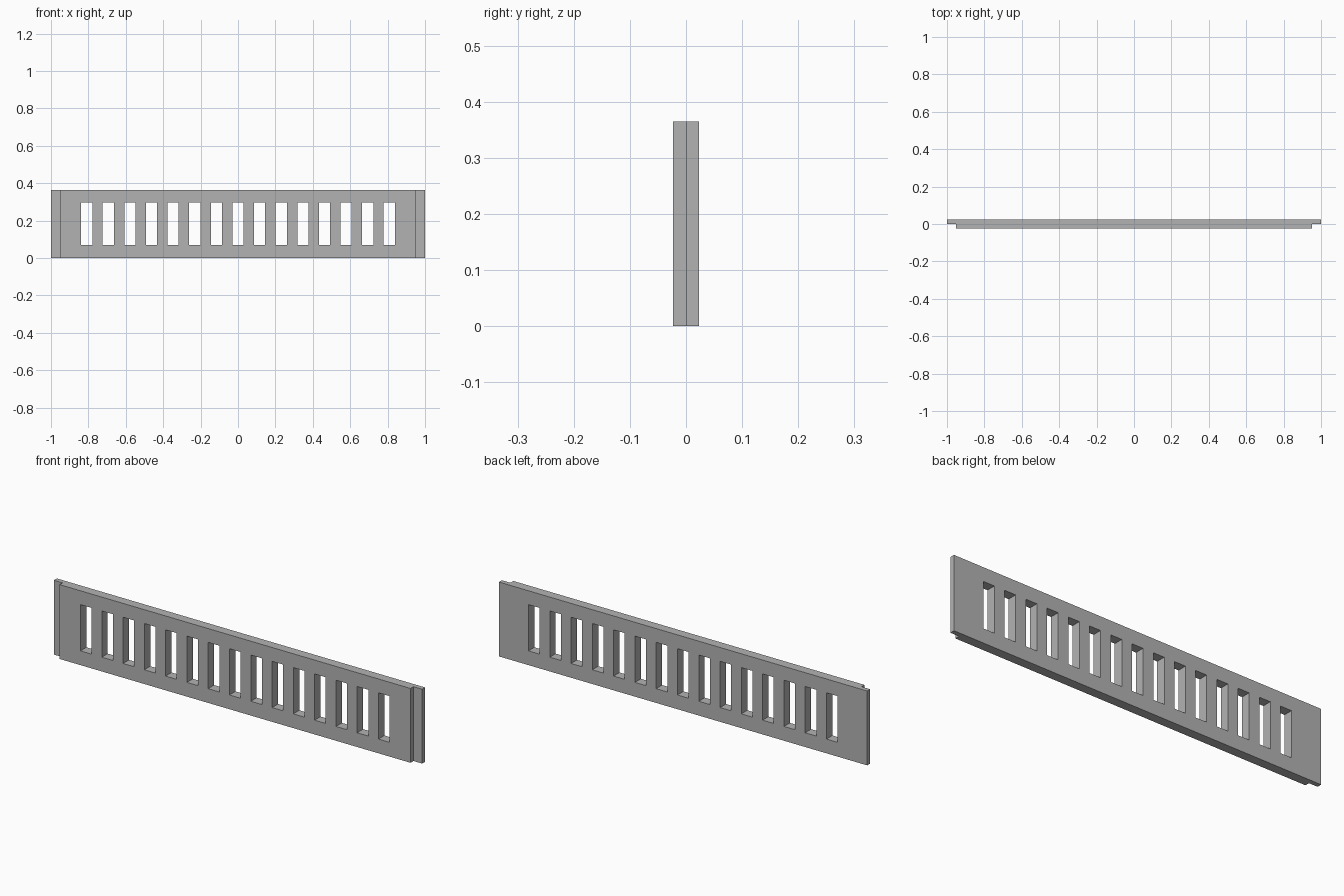
import bpy
import bmesh
from mathutils import Matrix, Vector

cube = bpy.data.objects.get("Cube")
if cube:
    bpy.data.objects.remove(cube, do_unlink=True)

HEIGHT = 0.365
HALF_DEPTH = 0.023
LIP_X = 0.953           # where the thin end lips begin
SLOTS = 15
PITCH = 0.1156
SLOT_WIDTH = 0.06
SLOT_LOW, SLOT_HIGH = 0.07, 0.297

grey = bpy.data.materials.new("plain grey")
grey.use_nodes = True
colour = (0.45, 0.45, 0.45, 1)
grey.diffuse_color = colour
grey.node_tree.nodes["Principled BSDF"].inputs["Base Color"].default_value = colour


def add_object(name, bm):
    bmesh.ops.recalc_face_normals(bm, faces=bm.faces)
    mesh = bpy.data.meshes.new(name)
    bm.to_mesh(mesh)
    bm.free()
    mesh.materials.append(grey)
    obj = bpy.data.objects.new(name, mesh)
    bpy.context.collection.objects.link(obj)
    return obj


# Panel: stepped plan outline with a rebated lip at each end, extruded upward
right_half = [(LIP_X, -HALF_DEPTH), (LIP_X, 0), (1, 0), (1, HALF_DEPTH)]
outline = right_half + [(-x, y) for x, y in reversed(right_half)]
bm = bmesh.new()
base = bm.faces.new([bm.verts.new((x, y, 0)) for x, y in outline])
top = bmesh.ops.extrude_face_region(bm, geom=[base], use_keep_orig=True)
bmesh.ops.translate(bm, vec=(0, 0, HEIGHT),
                    verts=[v for v in top["geom"] if isinstance(v, bmesh.types.BMVert)])
panel = add_object("slotted_panel", bm)

# Slot cutters: evenly spaced upright boxes
bm = bmesh.new()
size = Matrix.Diagonal((SLOT_WIDTH, 0.2, SLOT_HIGH - SLOT_LOW, 1))
for i in range(SLOTS):
    x = (i - (SLOTS - 1) / 2) * PITCH
    centre = Vector((x, 0, (SLOT_LOW + SLOT_HIGH) / 2))
    bmesh.ops.create_cube(bm, size=1, matrix=Matrix.Translation(centre) @ size)
cutter = add_object("slot_cutter", bm)
cutter.hide_render = True

# Cut the slots, then discard the helper
cut = panel.modifiers.new("slots", "BOOLEAN")
cut.operation = "DIFFERENCE"
cut.solver = "EXACT"
cut.object = cutter
bpy.context.view_layer.objects.active = panel
bpy.ops.object.modifier_apply(modifier=cut.name)
bpy.data.objects.remove(cutter, do_unlink=True)
